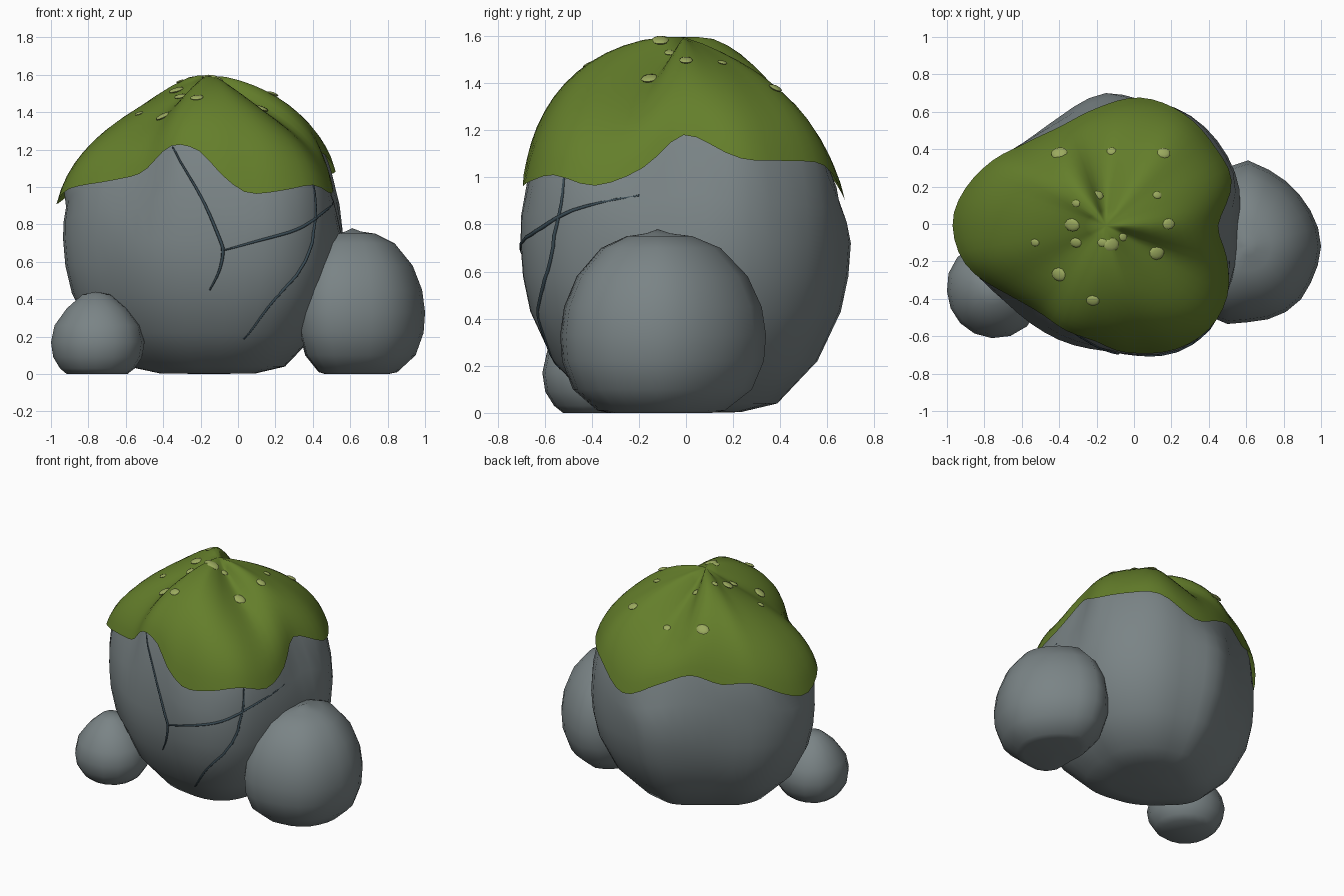
import bpy, bmesh, math
from mathutils import Vector
from mathutils.bvhtree import BVHTree

if "Cube" in bpy.data.objects:
    bpy.data.objects.remove(bpy.data.objects["Cube"])


def material(name, rgb):
    m = bpy.data.materials.new(name)
    m.diffuse_color = (*rgb, 1)
    m.use_nodes = True
    m.node_tree.nodes["Principled BSDF"].inputs["Base Color"].default_value = m.diffuse_color
    return m


STONE = material("grey stone", (0.195, 0.230, 0.238))
MOSS = material("moss green", (0.128, 0.210, 0.024))
LICHEN = material("pale lichen", (0.328, 0.402, 0.114))
CRACK = material("dark crack", (0.042, 0.070, 0.088))


def periodic(table, a):
    """Smooth periodic interpolation of rows (degrees, value, ...)."""
    n = len(table)
    ext = [(table[i % n][0] + 360 * (i // n), *table[i % n][1:]) for i in range(-2, n + 3)]
    for i in range(1, len(ext) - 2):
        p, q, r, s = ext[i - 1:i + 3]
        if q[0] <= a < r[0]:
            h = r[0] - q[0]
            t = (a - q[0]) / h
            out = []
            for k in range(1, len(q)):
                m0 = (r[k] - p[k]) / (r[0] - p[0]) * h
                m1 = (s[k] - q[k]) / (s[0] - q[0]) * h
                out.append((2*t**3 - 3*t*t + 1) * q[k] + (t**3 - 2*t*t + t) * m0
                           + (3*t*t - 2*t**3) * r[k] + (t**3 - t*t) * m1)
            return out


def lathe(name, centre, segs, profile, mat, angle=50):
    """Skin a profile(angle) -> [(radius, z)]; zero radius at an end makes a pole."""
    bm = bmesh.new()
    cols, poles = [], {}
    for j in range(segs):
        a = 360 * j / segs
        col = []
        for i, (r, z) in enumerate(profile(a)):
            if r < 1e-6:
                if i not in poles:
                    poles[i] = bm.verts.new((centre[0], centre[1], z))
                col.append(poles[i])
            else:
                t = math.radians(a)
                col.append(bm.verts.new((centre[0] + r * math.cos(t), centre[1] + r * math.sin(t), z)))
        cols.append(col)
    for j in range(segs):
        c, d = cols[j], cols[(j + 1) % segs]
        for i in range(len(c) - 1):
            f = []
            for v in (c[i], c[i + 1], d[i + 1], d[i]):
                if v not in f:
                    f.append(v)
            bm.faces.new(f)
    return finish(bm, name, mat, angle)


def finish(bm, name, mat, angle=50):
    me = bpy.data.meshes.new(name)
    bm.to_mesh(me)
    bm.free()
    ob = bpy.data.objects.new(name, me)
    bpy.context.collection.objects.link(ob)
    me.materials.append(mat)
    bpy.ops.object.select_all(action='DESELECT')
    ob.select_set(True)
    bpy.context.view_layer.objects.active = ob
    bpy.ops.object.shade_smooth_by_angle(angle=math.radians(angle))
    return ob


def tree(ob):
    me = ob.data
    return BVHTree.FromPolygons([v.co for v in me.vertices], [p.vertices for p in me.polygons])


# Moss rim: angle, radius, rim height, shoulder height
RIM = [(0, .60, 1.18, 1.44), (20, .715, 1.08, 1.41), (36, .72, 1.07, 1.41), (55, .73, 1.05, 1.42),
       (75, .71, .90, 1.44), (95, .63, 1.0, 1.45), (115, .585, 1.08, 1.42), (135, .62, 1.03, 1.40),
       (150, .70, 1.05, 1.39), (170, .80, .93, 1.43), (180, .82, .91, 1.44), (195, .78, .99, 1.42),
       (215, .64, 1.035, 1.40), (232, .585, 1.08, 1.41), (250, .60, 1.22, 1.42), (265, .62, 1.19, 1.44),
       (275, .67, 1.07, 1.49), (286, .71, .97, 1.55), (300, .76, .98, 1.55), (315, .78, 1.01, 1.51),
       (330, .75, .965, 1.48), (345, .67, 1.04, 1.45)]
# Folds running down from the peak: angle, lift
FOLD = [(0, .035), (18, .02), (36, .01), (55, 0), (75, -.07), (88, -.11), (104, -.06), (115, .03),
        (127, .075), (143, .06), (160, 0), (180, -.05), (205, -.06), (226, -.03), (245, .03),
        (262, .055), (283, .02), (300, -.03), (320, -.085), (335, -.085), (348, 0)]
# Boulder girth: angle, radius
GIRTH = [(0, .71), (15, .74), (33, .75), (55, .74), (75, .70), (90, .71), (115, .63), (136, .63),
         (160, .74), (180, .785), (195, .76), (215, .68), (230, .66), (250, .66), (270, .67),
         (283, .71), (300, .77), (315, .78), (335, .735)]
CENTRE = (-.15, -.01)
PEAK = 1.597


def moss_profile(a):
    r, z, s = periodic(RIM, a)
    lift = periodic(FOLD, a)[0]
    out = []
    for i in range(13):
        t = i / 12
        out.append((2*t*(1-t) * .86 * r + t*t*r,
                    min((1-t)**2 * PEAK + 2*t*(1-t)*s + t*t*z + lift * math.sin(math.pi * t**.7), 1.595)))
    return out


def boulder_profile(a):
    girth = periodic(GIRTH, a)[0]
    upper = [(max(r - .018, .3 * r), z - .017) for r, z in moss_profile(a)]
    r, z = upper[-1]
    r = min(r, girth * .98)
    upper[-1] = (r, z)
    mid = ((r + girth) / 2 + min(.012, .4 * (girth - r)), (z + .72) / 2)
    lower = [(girth * k, h) for k, h in ((1, .72), (.985, .58), (.94, .43), (.8, .22), (.56, .04), (.34, .003), (0, 0))]
    return upper + [mid] + lower


boulder = lathe("boulder", CENTRE, 48, boulder_profile, STONE)
moss = lathe("moss_cap", CENTRE, 72, moss_profile, MOSS, 70)
moss_tree, boulder_tree = tree(moss), tree(boulder)


# Side stones
def stone(name, centre, segs, girth, shape):
    lathe(name, centre, segs, lambda a: [(periodic(girth, a)[0] * k, z) for k, z in shape], STONE)


stone("large_side_stone", (.61, -.12), 24,
      [(0, .39), (30, .385), (52, .395), (78, .43), (90, .46), (108, .43), (135, .36), (180, .28),
       (205, .31), (228, .40), (248, .435), (270, .405), (295, .405), (315, .40), (335, .385)],
      [(0, .78), (.12, .762), (.32, .75), (.58, .70), (.83, .58), (.96, .45), (1, .33),
       (.98, .22), (.87, .10), (.62, .01), (.5, 0), (0, 0)])
stone("small_side_stone", (-.76, -.36), 16,
      [(0, .26), (45, .25), (90, .25), (135, .26), (180, .24), (225, .24), (270, .25), (315, .265)],
      [(0, .44), (.3, .425), (.65, .35), (.92, .26), (1, .17), (.95, .09), (.8, .03), (.65, 0), (0, 0)])


# Cracks: tapered strands pressed onto the boulder
def crack(name, points):
    cu = bpy.data.curves.new(name, 'CURVE')
    cu.dimensions = '3D'
    cu.bevel_depth = .009
    cu.bevel_resolution = 1
    pts = [Vector(p) for p in points]
    path = []
    for i in range(len(pts) - 1):
        p, q = pts[max(i - 1, 0)], pts[i]
        r, s = pts[i + 1], pts[min(i + 2, len(pts) - 1)]
        for k in range(5):
            t = k / 5
            path.append(.5 * (2*q + (r - p)*t + (2*p - 5*q + 4*r - s)*t*t + (3*q - p - 3*r + s)*t**3))
    path.append(pts[-1])
    sp = cu.splines.new('POLY')
    sp.points.add(len(path) - 1)
    for i, p in enumerate(path):
        co = boulder_tree.find_nearest(p)[0]
        sp.points[i].co = (*co, 1)
        sp.points[i].radius = .45 + .55 * math.sin(math.pi * i / (len(path) - 1))
    cu.materials.append(CRACK)
    ob = bpy.data.objects.new(name, cu)
    bpy.context.collection.objects.link(ob)


crack("left_crack", [(-.37, -.58, 1.23), (-.2, -.66, .95), (-.1, -.68, .73), (-.08, -.68, .65),
                     (-.1, -.66, .55), (-.15, -.63, .45)])
crack("cross_crack", [(-.08, -.69, .66), (.1, -.70, .71), (.3, -.62, .77), (.45, -.48, .86), (.53, -.2, .93)])
crack("right_crack", [(.41, -.52, 1.03), (.45, -.56, .85), (.39, -.62, .6), (.2, -.63, .4), (.03, -.54, .18)])

# Lichen spots: flattish discs lying on the moss (x, y, radius)
SPOTS = [(-.4, .38, .042), (-.12, .39, .025), (.16, .38, .034), (-.31, .11, .022), (-.19, .155, .028),
         (.125, .155, .023), (-.33, -.005, .04), (.185, 0, .033), (-.53, -.1, .023), (-.31, -.1, .031),
         (-.17, -.1, .025), (-.12, -.11, .042), (-.06, -.07, .025), (.12, -.155, .042),
         (-.4, -.27, .042), (-.22, -.41, .034)]
for n, (x, y, rad) in enumerate(SPOTS):
    co, normal, _, _ = moss_tree.ray_cast(Vector((x, y, 3)), Vector((0, 0, -1)))
    if normal.z < 0:
        normal = -normal
    normal = (normal + Vector((0, 0, .5))).normalized()
    bm = bmesh.new()
    bmesh.ops.create_uvsphere(bm, u_segments=10, v_segments=6, radius=rad)
    bmesh.ops.scale(bm, vec=(1.05, .88, .28), verts=bm.verts)
    bm.transform(Vector((0, 0, 1)).rotation_difference(normal).to_matrix().to_4x4())
    top = max(v.co.z for v in bm.verts)
    lift = min(co.z + .004, 1.6 - top)
    bmesh.ops.translate(bm, vec=(co.x, co.y, lift), verts=bm.verts)
    finish(bm, f"lichen_spot_{n + 1}", LICHEN)
